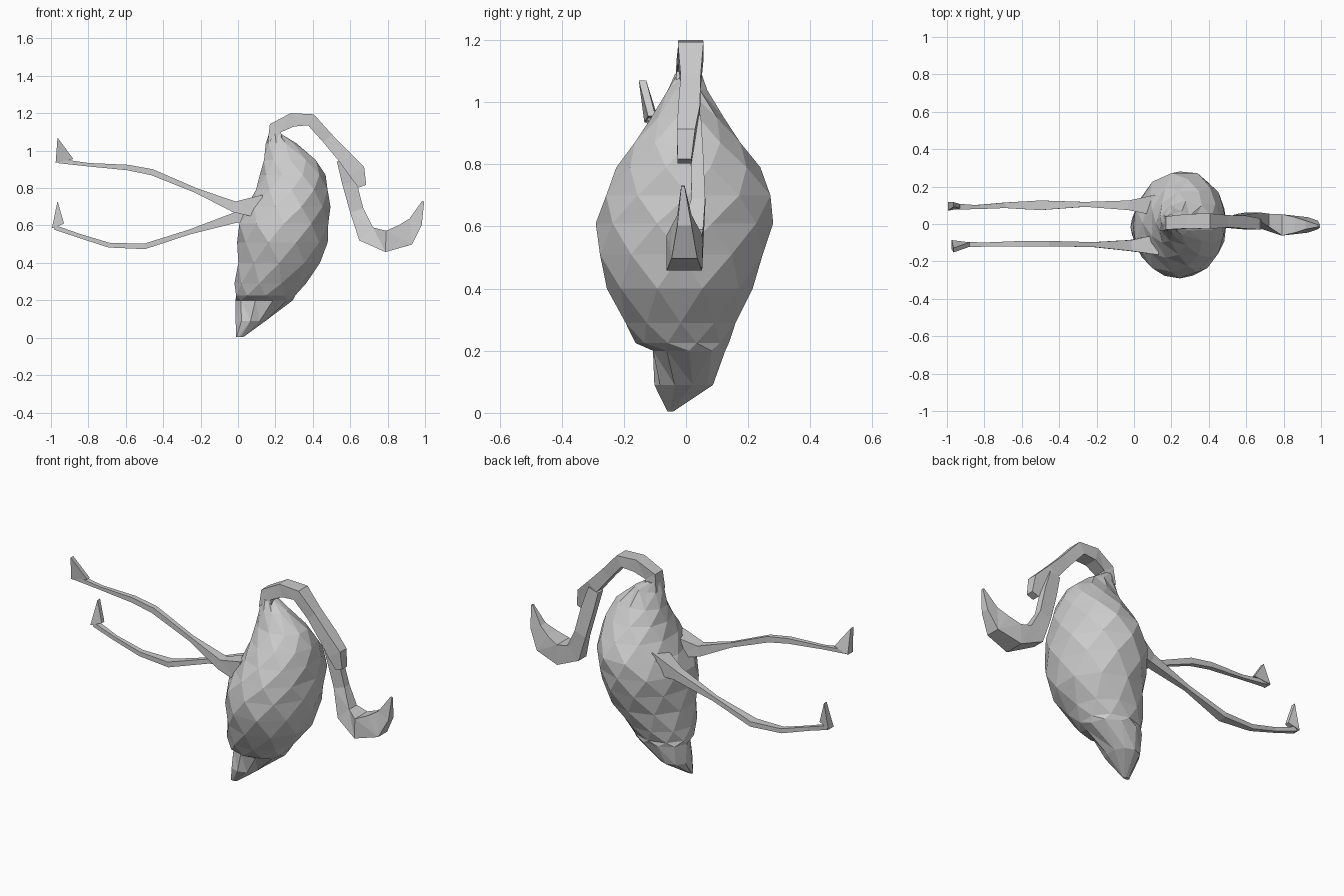
import bpy, bmesh, math
from mathutils import Vector


def skin(name, rings):
    """Flat-faced skin over a list of equally long point rings, capped at both ends."""
    bm = bmesh.new()
    loops = [[bm.verts.new(p) for p in ring] for ring in rings]
    n = len(loops[0])
    for a, b in zip(loops, loops[1:]):
        for i in range(n):
            j = (i + 1) % n
            bm.faces.new((a[i], a[j], b[j], b[i]))
    bm.faces.new(loops[0][::-1])
    bm.faces.new(loops[-1])
    bmesh.ops.triangulate(bm, faces=bm.faces[:])
    bmesh.ops.recalc_face_normals(bm, faces=bm.faces[:])
    me = bpy.data.meshes.new(name)
    bm.to_mesh(me)
    bm.free()
    ob = bpy.data.objects.new(name, me)
    bpy.context.collection.objects.link(ob)
    return ob


def limb(name, path, sides=4):
    """Tube along a path of (x, y, z, in-plane radius, sideways radius)."""
    pts = [Vector(p[:3]) for p in path]
    rings = []
    for k, p in enumerate(path):
        t = pts[min(k + 1, len(pts) - 1)] - pts[max(k - 1, 0)]
        t.y = 0
        t.normalize()
        across = Vector((-t.z, 0, t.x))
        ring = []
        for i in range(sides):
            a = 2 * math.pi * (i + 0.5) / sides
            ring.append(pts[k] + across * (p[3] * 1.3 * math.cos(a))
                        + Vector((0, p[4] * 1.3 * math.sin(a), 0)))
        rings.append(ring)
    return skin(name, rings)


# Body with tapering tail: z, x range, y range
body = [
    (0.005, -0.01, 0.03, -0.06, -0.04),
    (0.09, -0.015, 0.15, -0.10, 0.085),
    (0.20, -0.01, 0.29, -0.11, 0.13),
    (0.225, -0.015, 0.31, -0.16, 0.135),
    (0.29, -0.015, 0.36, -0.20, 0.165),
    (0.40, -0.005, 0.445, -0.25, 0.21),
    (0.51, 0.0, 0.475, -0.285, 0.255),
    (0.61, 0.0, 0.49, -0.285, 0.275),
    (0.70, 0.05, 0.49, -0.265, 0.28),
    (0.79, 0.09, 0.485, -0.22, 0.235),
    (0.87, 0.12, 0.465, -0.17, 0.18),
    (0.95, 0.135, 0.42, -0.11, 0.12),
    (1.04, 0.15, 0.31, -0.06, 0.07),
    (1.09, 0.165, 0.23, -0.035, 0.05),
]
rings = []
for k, (z, x0, x1, y0, y1) in enumerate(body):
    ring = []
    for i in range(10):
        a = 2 * math.pi * (i + 0.5 * (k % 2)) / 10
        ring.append(((x0 + x1) / 2 + (x1 - x0) / 2 * math.cos(a) * 1.02,
                     (y0 + y1) / 2 + (y1 - y0) / 2 * math.sin(a) * 1.02, z))
    rings.append(ring)
skin("body", rings)

# Curved neck arching over and ending in a blunt knob
limb("neck", [
    (0.20, 0.005, 1.04, 0.045, 0.045),
    (0.20, 0.005, 1.12, 0.040, 0.038),
    (0.29, 0.015, 1.165, 0.040, 0.042),
    (0.39, 0.015, 1.165, 0.036, 0.045),
    (0.48, 0.015, 1.065, 0.034, 0.035),
    (0.57, 0.01, 0.965, 0.040, 0.038),
    (0.635, 0.0, 0.89, 0.050, 0.032),
    (0.665, -0.005, 0.81, 0.024, 0.024),
])

# Hanging lower neck, head and upturned bill
limb("head_and_bill", [
    (0.56, 0.025, 0.95, 0.035, 0.025),
    (0.595, 0.035, 0.83, 0.042, 0.022),
    (0.635, 0.04, 0.68, 0.040, 0.024),
    (0.685, 0.02, 0.555, 0.055, 0.038),
    (0.79, -0.005, 0.515, 0.062, 0.062),
    (0.895, -0.005, 0.55, 0.068, 0.045),
    (0.95, -0.005, 0.62, 0.040, 0.025),
    (0.99, -0.01, 0.73, 0.006, 0.006),
])

# Legs: thigh, knee, shank
limb("upper_leg", [
    (0.13, -0.11, 0.70, 0.070, 0.060),
    (-0.02, -0.115, 0.70, 0.032, 0.032),
    (-0.22, -0.11, 0.785, 0.014, 0.014),
    (-0.46, -0.105, 0.885, 0.018, 0.016),
    (-0.59, -0.105, 0.91, 0.016, 0.016),
    (-0.80, -0.11, 0.925, 0.010, 0.012),
    (-0.96, -0.11, 0.945, 0.013, 0.018),
])
limb("lower_leg", [
    (0.13, 0.10, 0.69, 0.070, 0.060),
    (-0.02, 0.10, 0.64, 0.030, 0.028),
    (-0.26, 0.105, 0.565, 0.014, 0.014),
    (-0.50, 0.10, 0.488, 0.016, 0.028),
    (-0.69, 0.10, 0.495, 0.014, 0.016),
    (-0.85, 0.09, 0.545, 0.012, 0.012),
    (-0.98, 0.095, 0.59, 0.013, 0.018),
])


# Webbed feet: thin flaps turned up at the leg ends
def foot(name, base, mid, tip, y, lean):
    tris = []
    for s in (-1, 1):
        tris.append([(base[0], y + s * 0.024, base[1]),
                     (mid[0], y + s * 0.012, mid[1]),
                     (tip[0], y + lean + s * 0.012, tip[1])])
    skin(name, tris)


foot("upper_foot", (-0.975, 0.935), (-0.88, 0.955), (-0.965, 1.07), -0.11, -0.03)
foot("lower_foot", (-0.995, 0.585), (-0.93, 0.61), (-0.965, 0.73), 0.095, 0.01)
